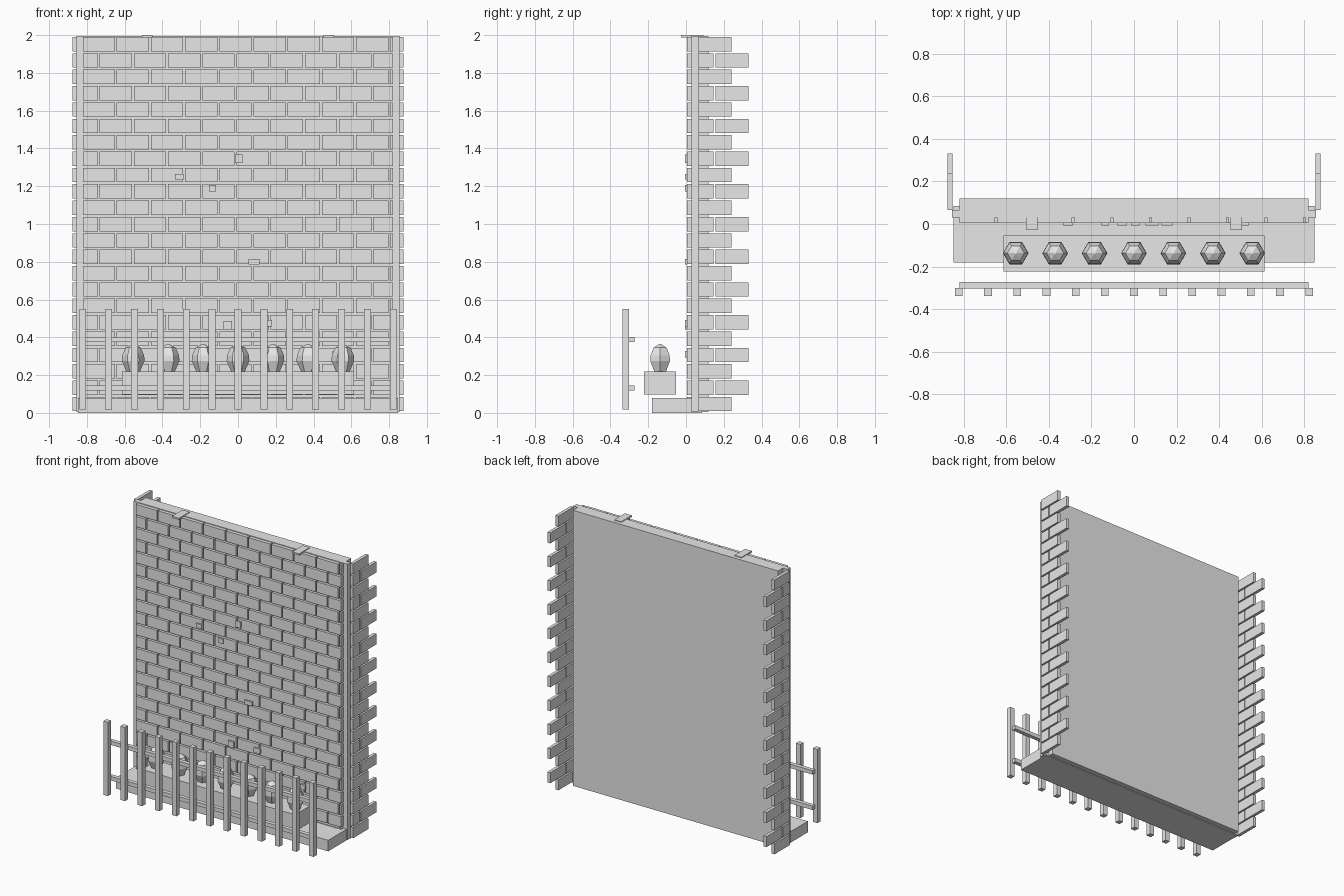
import bpy
import bmesh
from mathutils import Matrix

old = bpy.data.objects.get("Cube")
if old:
    bpy.data.objects.remove(old, do_unlink=True)

stone = bpy.data.materials.new("plain_grey")
stone.use_nodes = True
grey = (0.8, 0.8, 0.8, 1)
stone.diffuse_color = grey
stone.node_tree.nodes["Principled BSDF"].inputs["Base Color"].default_value = grey


def finish(name, bm):
    bmesh.ops.recalc_face_normals(bm, faces=bm.faces)
    mesh = bpy.data.meshes.new(name)
    bm.to_mesh(mesh)
    bm.free()
    mesh.materials.append(stone)
    obj = bpy.data.objects.new(name, mesh)
    bpy.context.collection.objects.link(obj)
    return obj


def add_box(bm, xs, ys, zs):
    """Add a box given its (low, high) span on each axis."""
    spans = (xs, ys, zs)
    centre = [(a + b) / 2 for a, b in spans]
    size = [b - a for a, b in spans]
    matrix = Matrix.Translation(centre) @ Matrix.Diagonal((*size, 1))
    bmesh.ops.create_cube(bm, size=1, matrix=matrix)


def boxes(name, spans):
    bm = bmesh.new()
    for s in spans:
        add_box(bm, *s)
    return finish(name, bm)


HALF = 0.82          # half width of the wall
ROWS = 23
PITCH = 0.0866       # height of one course
LENGTH = 0.181       # length of one brick with its joint
GAP = 0.005          # half of a joint


def course(row):
    mid = 0.047 + row * PITCH
    return (mid - 0.038, mid + 0.038)


# Wall core, corner strips and ground slab
boxes("wall_core", [((-HALF, HALF), (0.03, 0.12), (0.005, 1.995))])
boxes("corner_strips", [((s * 0.837 - 0.018, s * 0.837 + 0.018), (0.03, 0.065), (0.005, 1.995))
                        for s in (-1, 1)])
boxes("ground_slab", [((-0.847, 0.847), (-0.18, 0.085), (0, 0.08))])

# Front bricks in running bond
bricks = []
for row in range(ROWS):
    start = -0.828 if row % 2 == 0 else -0.918
    for k in range(11):
        left = max(start + k * LENGTH + GAP, -HALF)
        right = min(start + (k + 1) * LENGTH - GAP, HALF)
        if right - left > 0.005:
            bricks.append(((left, right), (0.005, 0.03), course(row)))
boxes("front_bricks", bricks)

# Toothed side bricks, alternating short and long courses
teeth = []
for side in (-1, 1):
    xs = tuple(sorted((side * 0.852, side * 0.875)))
    for row in range(ROWS):
        pieces = [(0.065, 0.24)] if row % 2 == 0 else [(0.065, 0.145), (0.155, 0.332)]
        teeth += [(xs, ys, course(row)) for ys in pieces]
boxes("side_bricks", teeth)

# Small raised chips on the wall: x, z, width, height
chips = [(0.005, 1.345, 0.04, 0.045), (-0.31, 1.25, 0.045, 0.03),
         (-0.135, 1.19, 0.035, 0.035), (0.085, 0.8, 0.06, 0.03),
         (-0.055, 0.465, 0.045, 0.045), (0.155, 0.475, 0.05, 0.035),
         (0.52, 0.31, 0.04, 0.035)]
boxes("wall_chips", [((x - w / 2, x + w / 2), (-0.006, 0.008), (z - h / 2, z + h / 2))
                     for x, z, w, h in chips])

# Flat clips over the top edge
boxes("top_clips", [((x - 0.028, x + 0.028), (-0.027, 0.093), (1.988, 2))
                    for x in (-0.48, 0.48)])

# Planter with faceted shrubs
boxes("planter_box", [((-0.613, 0.613), (-0.223, -0.053), (0.098, 0.218))])
bm = bmesh.new()
profile = [(0.032, 0.21), (0.06, 0.275), (0.058, 0.305), (0.04, 0.345), (0.005, 0.365)]
for k in range(7):
    x = -0.555 + k * 0.185
    for (r1, z1), (r2, z2) in zip(profile, profile[1:]):
        bmesh.ops.create_cone(bm, cap_ends=False, segments=6, radius1=r1, radius2=r2,
                              depth=z2 - z1,
                              matrix=Matrix.Translation((x, -0.137, (z1 + z2) / 2))
                              @ Matrix.Rotation(1.5708, 4, "Z"))
bmesh.ops.remove_doubles(bm, verts=bm.verts, dist=0.0005)
bmesh.ops.holes_fill(bm, edges=bm.edges, sides=6)
finish("shrubs", bm)

# Picket fence
boxes("fence_pickets", [((x - 0.018, x + 0.018), (-0.337, -0.301), (0.018, 0.55))
                        for x in (-0.822 + k * 0.137 for k in range(13))])
boxes("fence_rails", [((-HALF, HALF), (-0.302, -0.273), (z - 0.014, z + 0.014))
                      for z in (0.132, 0.388)])
